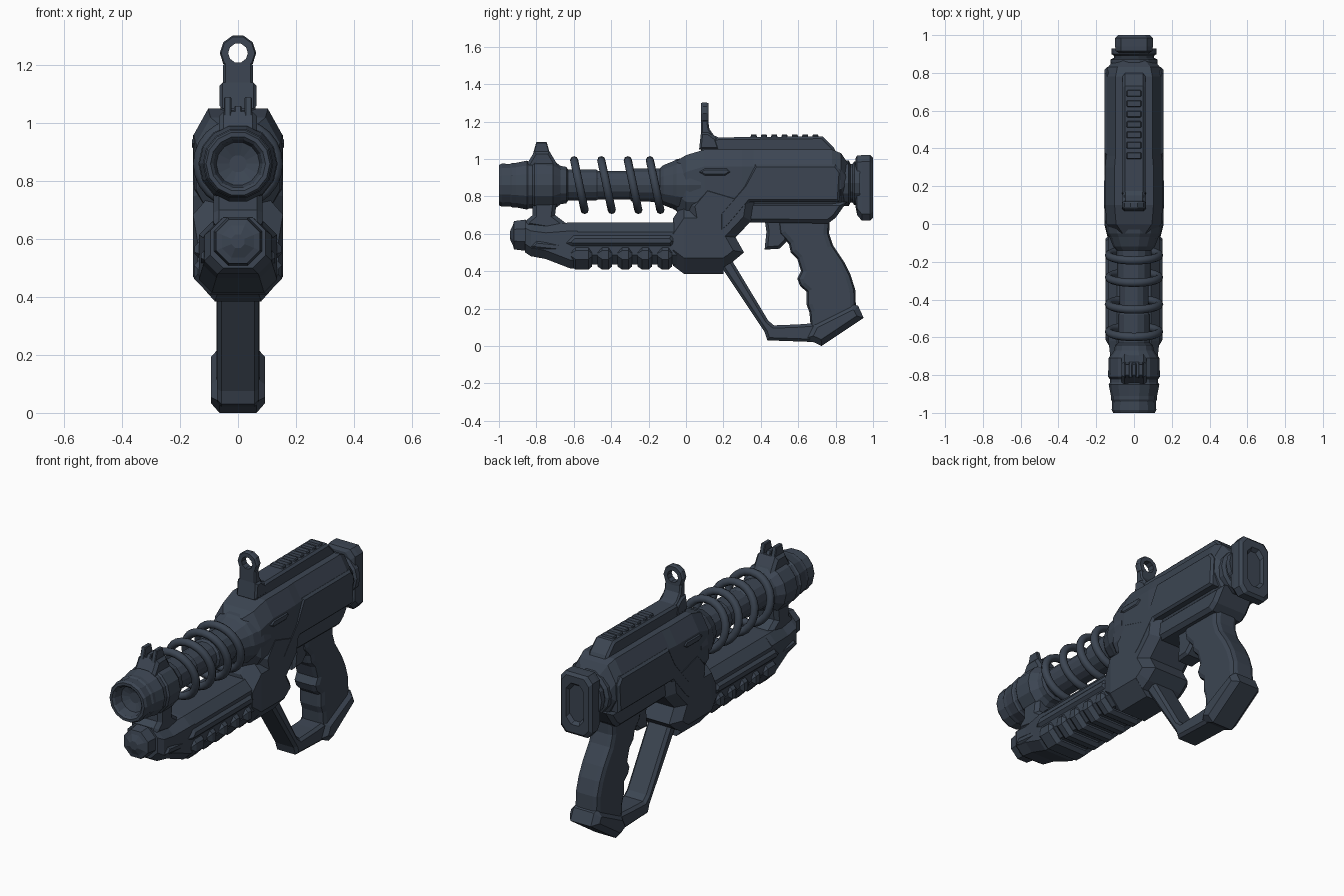
import bpy, bmesh
from math import sin, cos, pi

MAT = bpy.data.materials.new("dark_slate")
MAT.diffuse_color = (0.045, 0.06, 0.085, 1)


def finish(name, bm):
    bmesh.ops.recalc_face_normals(bm, faces=bm.faces)
    me = bpy.data.meshes.new(name)
    bm.to_mesh(me)
    bm.free()
    me.materials.append(MAT)
    ob = bpy.data.objects.new(name, me)
    bpy.context.collection.objects.link(ob)
    return ob


def skin(name, rings, closed=False):
    """Join successive rings of points; cap the ends unless closed."""
    bm = bmesh.new()
    vs = [[bm.verts.new(p) for p in r] for r in rings]
    n = len(vs[0])
    for a, b in zip(vs, vs[1:] + vs[:1] if closed else vs[1:]):
        for i in range(n):
            j = (i + 1) % n
            bm.faces.new((a[i], a[j], b[j], b[i]))
    if not closed:
        bm.faces.new(vs[0])
        bm.faces.new(vs[-1])
    return finish(name, bm)


def lathe(name, prof, z, sides=14, closed=False):
    """Revolve (y, radius) points about a y-parallel axis at height z."""
    ang = [2 * pi * (i + 0.5) / sides for i in range(sides)]
    return skin(name, [[(r * sin(a), y, z + r * cos(a)) for a in ang] for y, r in prof], closed)


def loft(name, secs, cx, cz):
    """Chamfered-box sections (y, half width, z low, z high) along y."""
    rings = []
    for y, w, z0, z1 in secs:
        half = [(w - cx, z0), (w, z0 + cz), (w, z1 - cz), (w - cx, z1)]
        rings.append([(x, y, z) for x, z in half] + [(-x, y, z) for x, z in half[::-1]])
    return skin(name, rings)


def prism(name, pts, w, bevel=0.012, x0=0, seg=1):
    """Side profile of (y, z) points, widened to +-w, with chamfered rims."""
    bm = bmesh.new()
    cap = bm.faces.new([bm.verts.new((x0 - w, y, z)) for y, z in pts])
    ext = bmesh.ops.extrude_face_region(bm, geom=[cap], use_keep_orig=True)["geom"]
    far = [g for g in ext if isinstance(g, bmesh.types.BMFace)][0]
    bmesh.ops.translate(bm, vec=(2 * w, 0, 0), verts=far.verts[:])
    bmesh.ops.recalc_face_normals(bm, faces=bm.faces)
    if bevel:
        rim = list(cap.edges) + list(far.edges)
        bmesh.ops.bevel(bm, geom=rim, offset=bevel, segments=seg, profile=0.5,
                        affect='EDGES', clamp_overlap=True)
    return finish(name, bm)


# Barrel with hollow muzzle, and flare into the receiver
BZ = 0.86
lathe("barrel", [(-0.93, 0.03), (-0.945, 0.075), (-0.99, 0.085), (-1, 0.095), (-1, 0.11),
                 (-0.985, 0.118), (-0.94, 0.116), (-0.93, 0.122), (-0.91, 0.122), (-0.85, 0.134),
                 (-0.84, 0.128), (-0.82, 0.128), (-0.81, 0.137), (-0.71, 0.135), (-0.67, 0.105),
                 (-0.64, 0.1), (-0.63, 0.085), (-0.48, 0.085), (-0.47, 0.078), (-0.3, 0.078),
                 (-0.29, 0.09), (-0.14, 0.092), (-0.12, 0.11), (-0.07, 0.13), (-0.05, 0.142),
                 (0.02, 0.155), (0.08, 0.155)], BZ)

# Tilted rings round the barrel
for y in (-0.57, -0.425, -0.283, -0.165):
    rings = []
    for k in range(24):
        t = 2 * pi * k / 24
        tube = [(0.133 + 0.022 * cos(a), 0.022 * sin(a)) for a in (i * pi / 4 for i in range(8))]
        rings.append([(r * sin(t), y + d - 0.028 * cos(t), BZ + r * cos(t)) for r, d in tube])
    skin("barrel_ring", rings, closed=True).data.shade_smooth()

# Front sight: base and prongs
prism("front_sight_base", [(-0.87, 0.95), (-0.84, 0.99), (-0.81, 1.04), (-0.73, 1.04),
                           (-0.70, 0.99), (-0.68, 0.95)], 0.065, 0.015)
for x, top in ((-0.036, 1.09), (0, 1.06), (0.036, 1.09)):
    prism("front_sight_prong", [(-0.82, 1.02), (-0.80, top), (-0.745, top), (-0.725, 1.02)],
          0.013, 0.004, x)

# Strut between muzzle and lower tube
prism("muzzle_strut", [(-0.86, 0.64), (-0.85, 0.675), (-0.82, 0.70), (-0.82, 0.78), (-0.69, 0.78),
                       (-0.70, 0.70), (-0.64, 0.655), (-0.62, 0.6)], 0.085, 0.02)

# Lower tube: nose housing, nozzle, fore-end
loft("nose_housing", [(-0.86, 0.095, 0.50, 0.675), (-0.83, 0.115, 0.48, 0.66),
                      (-0.75, 0.12, 0.465, 0.65), (-0.62, 0.135, 0.415, 0.66),
                      (-0.58, 0.135, 0.415, 0.66)], 0.045, 0.045)
prism("nose_side_rail", [(-0.83, 0.53), (-0.80, 0.56), (-0.60, 0.54), (-0.60, 0.50), (-0.80, 0.52)],
      0.128, 0.01)
lathe("nose_nozzle", [(-0.94, 0.025), (-0.925, 0.06), (-0.92, 0.082),
                      (-0.86, 0.09), (-0.84, 0.08)], 0.592, 8)
loft("fore_end", [(-0.64, 0.105, 0.45, 0.64), (-0.60, 0.135, 0.435, 0.66), (0, 0.135, 0.435, 0.66)],
     0.045, 0.05)
prism("fore_end_side_rail", [(-0.64, 0.55), (-0.60, 0.59), (-0.08, 0.59), (-0.06, 0.56), (-0.08, 0.535),
                             (-0.61, 0.535)], 0.15, 0.015)
for i in range(5):
    y = -0.54 + 0.107 * i
    f = 0.06 if i == 0 else 0.025
    loft("fore_end_rib", [(y - f - 0.015, 0.138, 0.425, 0.55), (y - f + 0.01, 0.152, 0.408, 0.565),
                          (y + 0.018, 0.152, 0.408, 0.565), (y + 0.038, 0.138, 0.425, 0.55)],
         0.055, 0.055)

# Receiver: upper body, lower block, side panels
loft("receiver", [(-0.05, 0.11, 0.72, 0.99), (0.0, 0.145, 0.68, 1.02), (0.1, 0.153, 0.68, 1.05),
                  (0.3, 0.153, 0.70, 1.05), (0.36, 0.148, 0.745, 1.05), (0.78, 0.148, 0.745, 1.05),
                  (0.83, 0.138, 0.75, 1.03), (0.87, 0.105, 0.79, 0.97)], 0.05, 0.09)
loft("lower_block", [(-0.07, 0.14, 0.43, 0.68), (-0.01, 0.155, 0.385, 0.77),
                     (0.2, 0.155, 0.385, 0.77)], 0.075, 0.085)
prism("block_rear", [(0.05, 0.47), (0.20, 0.42), (0.25, 0.45), (0.31, 0.50),
                     (0.265, 0.58), (0.35, 0.67), (0.37, 0.80), (0.1, 0.88), (0.0, 0.76)], 0.155, 0.045)
prism("side_panel", [(0.37, 0.97), (0.80, 0.97), (0.83, 0.93), (0.82, 0.77), (0.34, 0.77),
                     (0.23, 0.64), (0.18, 0.60), (0.18, 0.71), (0.31, 0.86)], 0.156, 0.012)
prism("side_port", [(0.07, 0.93), (0.10, 0.95), (0.22, 0.95), (0.24, 0.93), (0.21, 0.91), (0.10, 0.91)],
      0.159, 0.008)
prism("grip_frame", [(0.30, 0.77), (0.33, 0.66), (0.76, 0.655), (0.80, 0.685), (0.86, 0.77)], 0.115, 0.02)

# Top rail with teeth
prism("top_rail", [(0.08, 1.03), (0.08, 1.08), (0.17, 1.115), (0.70, 1.12), (0.73, 1.12),
                   (0.79, 1.06), (0.81, 1.02)], 0.06, 0.012)
for i in range(7):
    y = 0.34 + 0.055 * i
    prism("rail_tooth", [(y, 1.10), (y + 0.008, 1.13), (y + 0.036, 1.13), (y + 0.044, 1.10)],
          0.04, 0.005)

# Rear ring sight
prism("rear_sight_post", [(0.08, 1.05), (0.08, 1.208), (0.118, 1.208), (0.125, 1.16), (0.15, 1.125),
                          (0.21, 1.10), (0.21, 1.05)], 0.052, 0.008)
prism("rear_sight_foot", [(0.07, 1.05), (0.08, 1.14), (0.12, 1.14), (0.16, 1.11), (0.18, 1.05)], 0.063, 0.01)
lathe("rear_sight_ring", [(0.08, 0.034), (0.08, 0.058), (0.09, 0.063), (0.11, 0.063), (0.12, 0.058),
                          (0.12, 0.034)], 1.242, 10, closed=True)

# Rear neck and recessed butt plate
lathe("rear_neck", [(0.84, 0.125), (0.87, 0.125), (0.88, 0.105), (0.89, 0.105), (0.90, 0.12),
                    (0.93, 0.12)], 0.87)
loft("butt_plate", [(0.905, 0.075, 0.75, 1.0), (0.915, 0.097, 0.70, 1.018), (0.94, 0.1, 0.67, 1.02),
                    (0.985, 0.1, 0.67, 1.02), (1.0, 0.085, 0.685, 1.005), (1.0, 0.055, 0.73, 0.965),
                    (0.98, 0.047, 0.745, 0.95)], 0.03, 0.035)

# Trigger, grip and guard
prism("trigger", [(0.42, 0.68), (0.43, 0.61), (0.42, 0.515), (0.50, 0.52), (0.54, 0.56), (0.57, 0.68)],
      0.06, 0.015)
prism("grip", [(0.49, 0.69), (0.50, 0.60), (0.55, 0.545), (0.56, 0.50), (0.595, 0.465), (0.615, 0.40),
               (0.595, 0.36), (0.61, 0.32), (0.645, 0.29), (0.645, 0.22), (0.66, 0.18), (0.67, 0.06),
               (0.75, 0.05), (0.91, 0.17), (0.905, 0.30), (0.88, 0.38), (0.845, 0.45), (0.785, 0.54),
               (0.765, 0.60), (0.77, 0.69)], 0.075, 0.03, 0, 2)
prism("grip_base", [(0.64, 0.04), (0.725, 0.0), (0.95, 0.15), (0.92, 0.215), (0.89, 0.225),
                    (0.68, 0.12)], 0.094, 0.03)
prism("trigger_guard", [(0.19, 0.42), (0.42, 0.075), (0.435, 0.03), (0.66, 0.022), (0.73, 0.02),
                        (0.73, 0.125), (0.60, 0.115), (0.47, 0.11), (0.44, 0.135), (0.25, 0.45),
                        (0.22, 0.50)], 0.072, 0.015)
